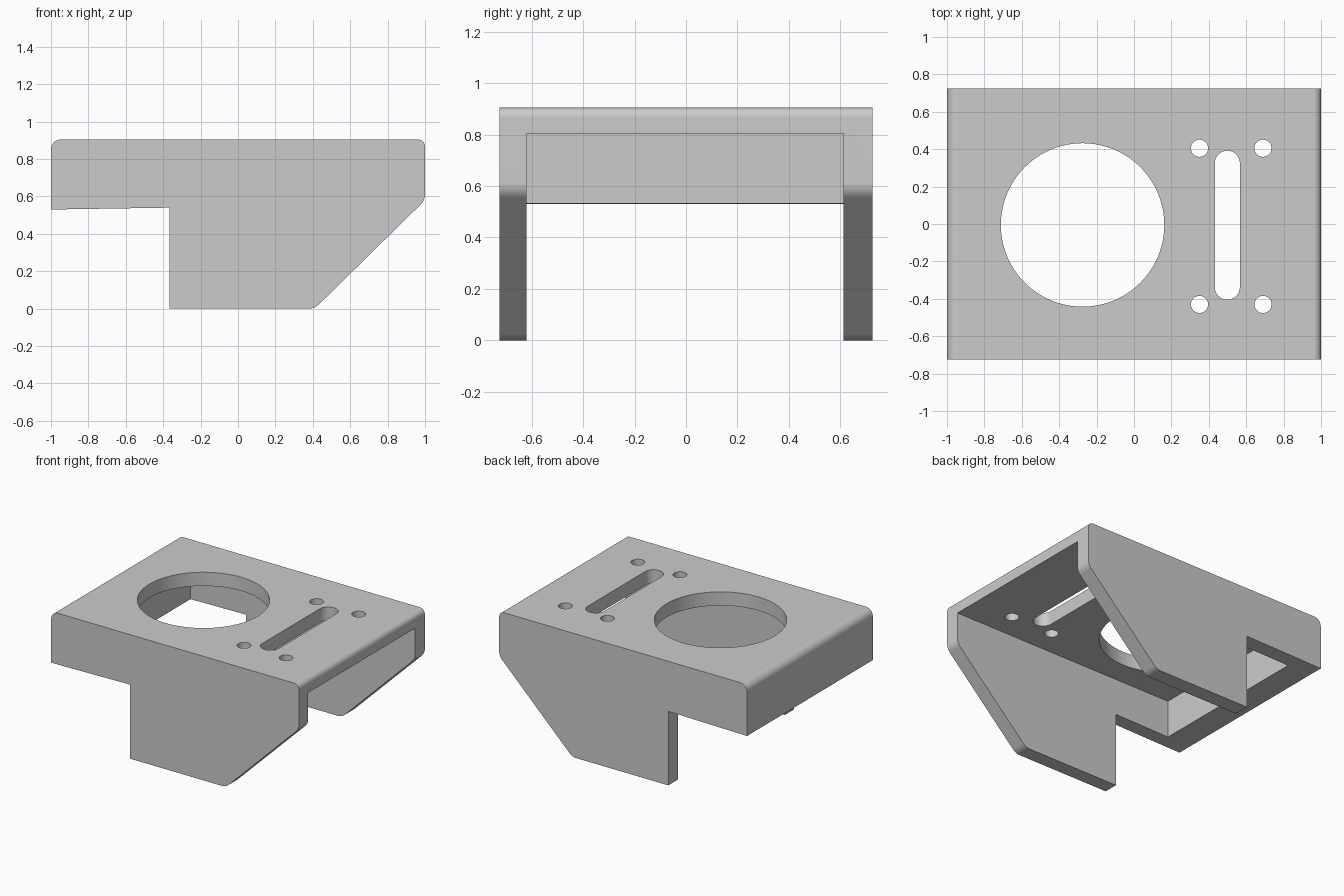
import bpy, bmesh, math
from mathutils import Vector

if "Cube" in bpy.data.objects:
    bpy.data.objects.remove(bpy.data.objects["Cube"])


def rounded(corners, steps=8):
    """Profile points from (a, b, radius) corners, filleting where radius > 0."""
    pts = []
    for i, (a, b, r) in enumerate(corners):
        p = Vector((a, b))
        if r == 0:
            pts.append(p)
            continue
        u = (Vector(corners[i - 1][:2]) - p).normalized()
        v = (Vector(corners[(i + 1) % len(corners)][:2]) - p).normalized()
        half = u.angle(v) / 2
        centre = p + (u + v).normalized() * (r / math.sin(half))
        start = p + u * (r / math.tan(half)) - centre
        end = p + v * (r / math.tan(half)) - centre
        total = math.pi - 2 * half
        for k in range(steps + 1):
            t = k / steps
            pts.append(centre + (start * math.sin((1 - t) * total)
                                 + end * math.sin(t * total)) / math.sin(total))
    return pts


def prism(name, points, sweep):
    """Solid from 3D outline points swept along a vector."""
    bm = bmesh.new()
    face = bm.faces.new([bm.verts.new(p) for p in points])
    top = bmesh.ops.extrude_face_region(bm, geom=[face])["geom"]
    bmesh.ops.translate(bm, vec=sweep, verts=[g for g in top if isinstance(g, bmesh.types.BMVert)])
    bmesh.ops.recalc_face_normals(bm, faces=bm.faces)
    mesh = bpy.data.meshes.new(name)
    bm.to_mesh(mesh)
    bm.free()
    obj = bpy.data.objects.new(name, mesh)
    bpy.context.collection.objects.link(obj)
    return obj


def slot(name, x, y0, y1, r, n):
    """Vertical cutter: round when y0 == y1, otherwise a round-ended slot."""
    pts = []
    for yc, first in ((y1, 0), (y0, math.pi)):
        last = n // 2 + (1 if y0 != y1 else 0)
        for k in range(last):
            a = first + 2 * math.pi * k / n
            pts.append((x + r * math.cos(a), yc + r * math.sin(a), 0.7))
    return prism(name, pts, (0, 0, 0.4))


# Outer block: side profile swept across the width
side = rounded([(-1, 0.53, 0), (-0.365, 0.54, 0), (-0.365, 0, 0), (0.41, 0, 0.08),
                (1, 0.58, 0.08), (1, 0.905, 0.04), (-1, 0.905, 0.055)])
bracket = prism("bracket", [(x, -0.725, z) for x, z in side], (0, 1.45, 0))

# Underside cavity, open at the right end, plus the openings in the top plate
cutters = [
    prism("cavity_cutter", [(-0.812, -0.62, -0.2), (1.2, -0.62, -0.2),
                            (1.2, -0.62, 0.805), (-0.812, -0.62, 0.805)], (0, 1.232, 0)),
    slot("large_hole_cutter", -0.275, -0.005, -0.005, 0.437, 96),
    slot("slot_cutter", 0.499, -0.338, 0.325, 0.067, 32),
]
for x in (0.35, 0.69):
    for y in (-0.43, 0.405):
        cutters.append(slot("screw_hole_cutter", x, y, y, 0.046, 32))

bpy.context.view_layer.objects.active = bracket
bracket.select_set(True)
for cutter in cutters:
    mod = bracket.modifiers.new("cut", "BOOLEAN")
    mod.operation = "DIFFERENCE"
    mod.solver = "EXACT"
    mod.object = cutter
    bpy.ops.object.modifier_apply(modifier=mod.name)
    bpy.data.objects.remove(cutter)

# Smooth fillets and bores, flat plates
bpy.ops.object.shade_smooth_by_angle(angle=math.radians(30))
weighted = bracket.modifiers.new("weighted_normals", "WEIGHTED_NORMAL")
weighted.keep_sharp = True
